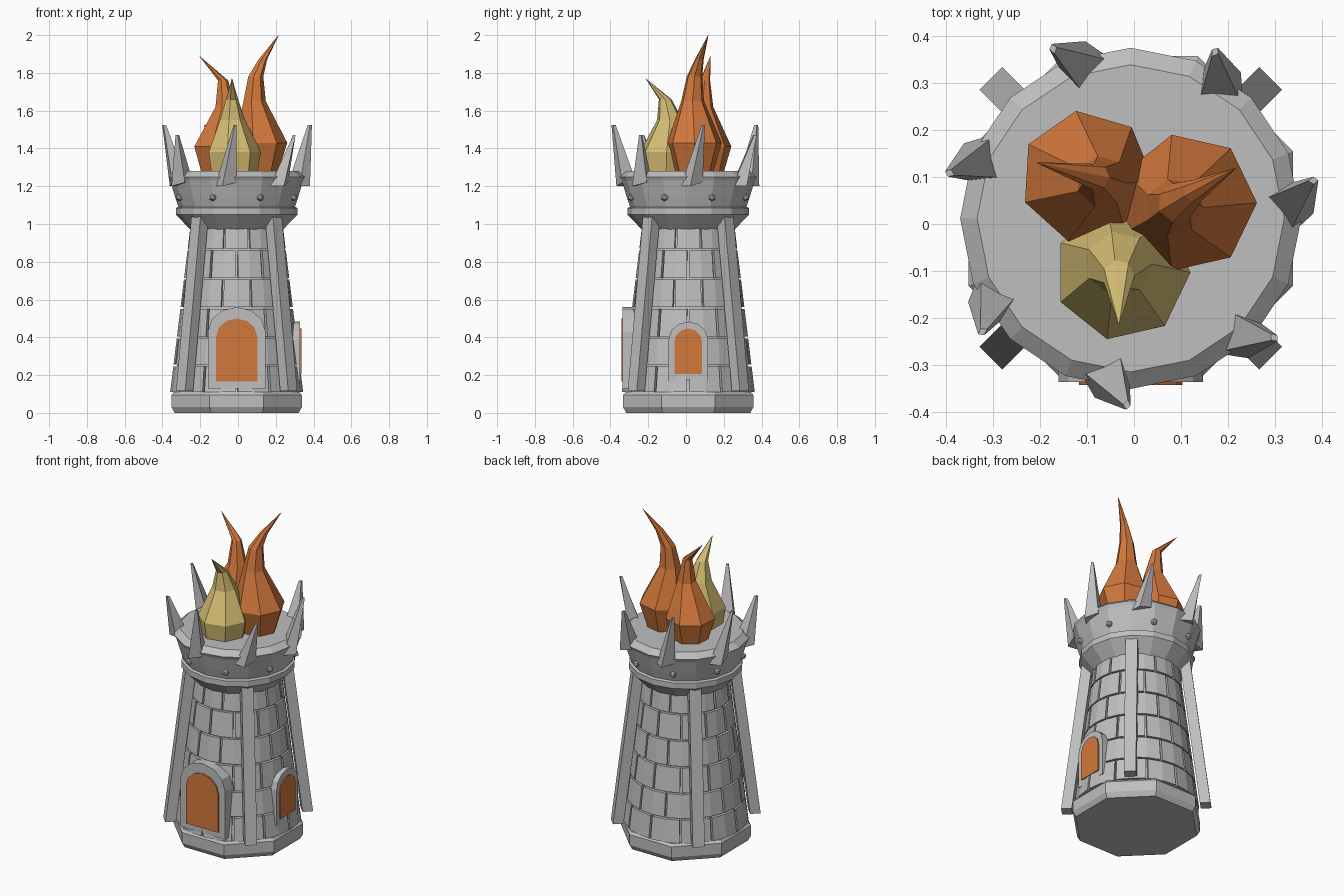
import bpy, bmesh
from math import sin, cos, pi, radians
from mathutils import Vector, Matrix

if "Cube" in bpy.data.objects:
    bpy.data.objects.remove(bpy.data.objects["Cube"])

CX, CY = -0.007, 0.012   # tower axis


def material(name, rgb):
    m = bpy.data.materials.new(name)
    m.diffuse_color = (*rgb, 1)
    m.use_nodes = True
    m.node_tree.nodes["Principled BSDF"].inputs["Base Color"].default_value = m.diffuse_color
    return m


STONE = material("stone_grey", (0.52, 0.52, 0.52))
ORANGE = material("flame_orange", (0.65, 0.19, 0.045))
YELLOW = material("flame_yellow", (0.66, 0.51, 0.17))


def loft(bm, rings):
    """Skin a stack of equal-length closed rings and cap both ends."""
    vs = [[bm.verts.new(p) for p in r] for r in rings]
    n = len(vs[0])
    for a, b in zip(vs, vs[1:]):
        for i in range(n):
            j = (i + 1) % n
            bm.faces.new((a[i], a[j], b[j], b[i]))
    bm.faces.new(vs[0][::-1])
    bm.faces.new(vs[-1])


def finish(name, bm, mat, at=(CX, CY, 0)):
    bmesh.ops.recalc_face_normals(bm, faces=bm.faces[:])
    me = bpy.data.meshes.new(name)
    bm.to_mesh(me)
    bm.free()
    me.materials.append(mat)
    ob = bpy.data.objects.new(name, me)
    ob.location = at
    bpy.context.collection.objects.link(ob)
    return ob


def ring(n, r, z, x=0, y=0, start=0):
    return [(x + r * cos(start + 2 * pi * i / n),
             y + r * sin(start + 2 * pi * i / n), z) for i in range(n)]


def turned(name, n, profile, start=0):
    bm = bmesh.new()
    loft(bm, [ring(n, r, z, start=start) for r, z in profile])
    return finish(name, bm, STONE)


# Octagonal foot, inner wall and flared crown
turned("base", 8, [(0.355, 0), (0.373, 0.03), (0.373, 0.095), (0.36, 0.11)], pi / 8)
turned("wall_core", 24, [(0.332, 0.1), (0.228, 1.0)])
turned("crown_collar", 16, [(0.245, 0.97), (0.322, 1.05), (0.322, 1.085), (0.30, 1.095)])
turned("crown", 16, [(0.308, 1.09), (0.325, 1.14), (0.352, 1.23), (0.362, 1.25), (0.326, 1.28)])


# Staggered brick courses
def wall_radius(z):
    return 0.352 - (z - 0.11) * 0.122


rows = [0.11, 0.255, 0.405, 0.56, 0.715, 0.87, 1.02]
COUNT = 12
bm = bmesh.new()
for k, (z0, z1) in enumerate(zip(rows, rows[1:])):
    z1 -= 0.01
    for i in range(COUNT):
        step = 2 * pi / COUNT
        mid = -pi / 2 + (i + 0.5 + 0.5 * (k % 2)) * step
        half = step / 2 - 0.006 / wall_radius(z0)
        rings = []
        for t in (-1, 0, 1):
            a = mid + half * t
            rings.append([(r * cos(a), r * sin(a), z) for r, z in (
                (wall_radius(z0) - 0.04, z0), (wall_radius(z0), z0),
                (wall_radius(z1), z1), (wall_radius(z1) - 0.04, z1))])
        loft(bm, rings)
finish("wall_bricks", bm, STONE)

# Four leaning buttresses on the diagonals
for name, ang in (("back_right", 45), ("back_left", 135), ("front_left", 225), ("front_right", 315)):
    bm = bmesh.new()
    a = radians(ang)
    u, t = Vector((cos(a), sin(a), 0)), Vector((-sin(a), cos(a), 0))
    loft(bm, [[u * r + t * w + Vector((0, 0, z)) for r, w in
               ((out - 0.06, -0.034), (out, -0.034), (out, 0.034), (out - 0.06, 0.034))]
              for out, z in ((0.42, 0.115), (0.305, 1.04))])
    finish("buttress_" + name, bm, STONE)


# Arched door and window, each a stone surround plus a coloured plate
def arch(name, w, z0, spring, top, d0, d1, ang, mat):
    outline = [(-w, z0), (w, z0)] + [
        (w * cos(pi * i / 6), spring + (top - spring) * sin(pi * i / 6)) for i in range(7)]
    bm = bmesh.new()
    loft(bm, [[(x, -d, z) for x, z in outline] for d in (d0, d1)])
    bmesh.ops.rotate(bm, verts=bm.verts[:], matrix=Matrix.Rotation(radians(ang), 3, 'Z'))
    finish(name, bm, mat)


arch("door_frame", 0.153, 0.13, 0.43, 0.56, 0.26, 0.347, 0, STONE)
arch("door", 0.11, 0.165, 0.40, 0.50, 0.345, 0.354, 0, ORANGE)
arch("window_frame", 0.104, 0.17, 0.39, 0.483, 0.26, 0.335, 90, STONE)
arch("window", 0.073, 0.205, 0.375, 0.447, 0.333, 0.342, 90, ORANGE)

# Rivets round the crown
bm = bmesh.new()
for i in range(8):
    a = pi / 8 + i * pi / 4
    bmesh.ops.create_icosphere(bm, subdivisions=1, radius=0.02,
                               matrix=Matrix.Translation((0.328 * cos(a), 0.328 * sin(a), 1.14)))
finish("rivets", bm, STONE)

# Seven twisted spikes on the rim
for i in range(7):
    a = radians(3 + i * 360 / 7)
    tip_z = 1.47 if i in (1, 4, 6) else 1.525
    u, t = Vector((cos(a), sin(a), 0)), Vector((-sin(a), cos(a), 0))
    bm = bmesh.new()
    base = [u * r + t * s + Vector((0, 0, z)) for r, s, z in
            ((0.275, 0.022, 1.22), (0.33, -0.058, 1.2), (0.388, -0.01, 1.2), (0.345, 0.058, 1.22))]
    tip = [u * (0.392 + dr) + t * (0.06 + ds) + Vector((0, 0, tip_z)) for dr, ds in
           ((-0.012, 0), (0, -0.008), (0.01, 0), (0, 0.008))]
    loft(bm, [base, tip])
    finish("crown_spike_%d" % (i + 1), bm, STONE)


# Flames: seven-sided lofts that swell, pinch and curl to a point
def flame(name, rings, mat, start):
    bm = bmesh.new()
    loft(bm, [ring(7, r, z, x, y, radians(start)) for x, y, z, r in rings])
    finish(name, bm, mat, (0, 0, 0))


flame("flame_tall", [(0.11, 0.045, 1.27, 0.10), (0.113, 0.045, 1.43, 0.148),
                     (0.085, 0.035, 1.65, 0.062), (0.092, 0.045, 1.78, 0.042),
                     (0.130, 0.070, 1.87, 0.024), (0.215, 0.118, 2.0, 0.001)], ORANGE, 0)
flame("flame_mid", [(-0.10, 0.10, 1.27, 0.10), (-0.10, 0.10, 1.41, 0.142),
                    (-0.068, 0.09, 1.62, 0.055), (-0.08, 0.10, 1.76, 0.028),
                    (-0.205, 0.13, 1.89, 0.001)], ORANGE, 48)
flame("flame_small", [(-0.025, -0.105, 1.27, 0.128), (-0.025, -0.103, 1.38, 0.145),
                      (-0.032, -0.085, 1.55, 0.07), (-0.033, -0.11, 1.66, 0.034),
                      (-0.032, -0.213, 1.77, 0.001)], YELLOW, 0)
